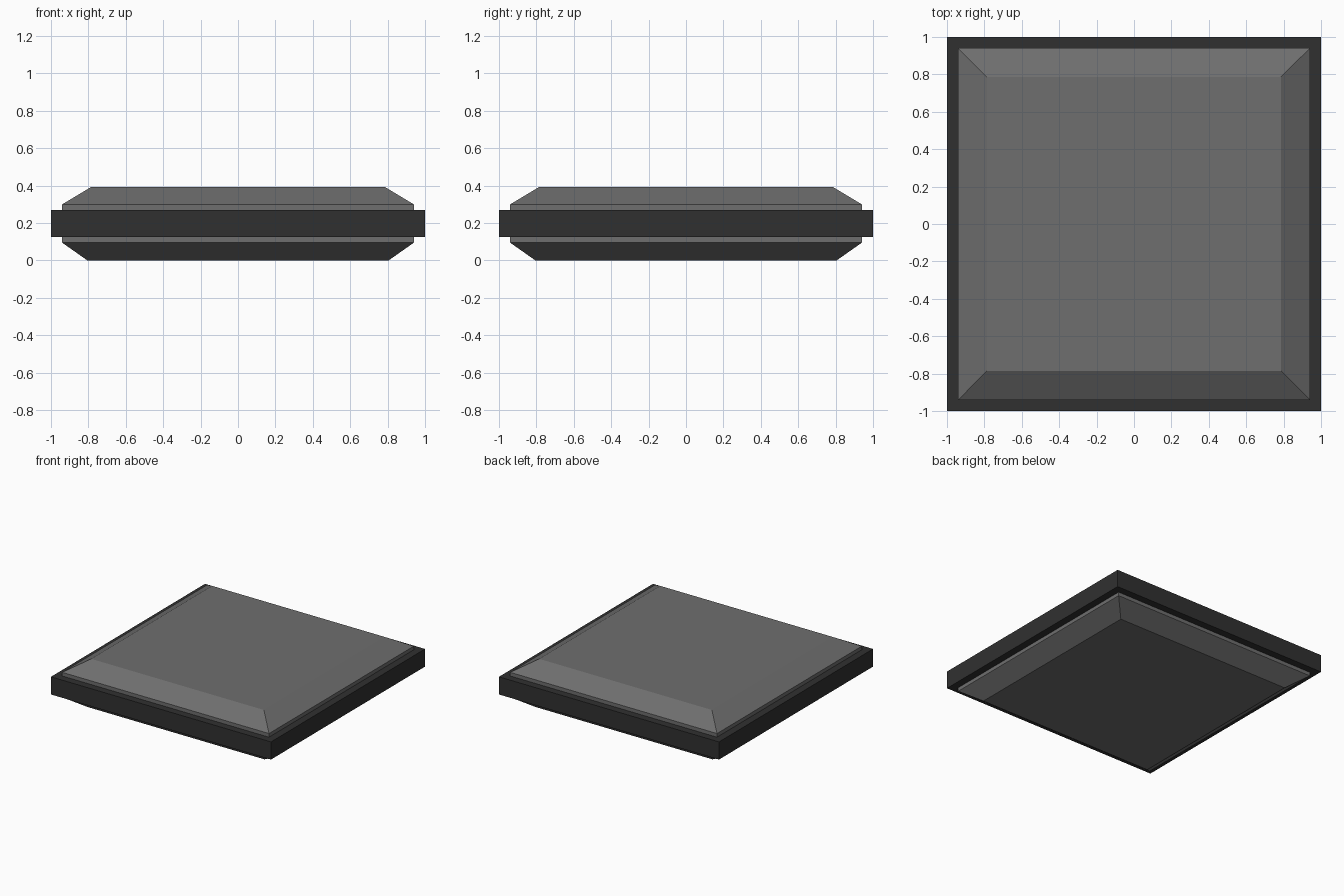
import bpy, bmesh

if "Cube" in bpy.data.objects:
    bpy.data.objects.remove(bpy.data.objects["Cube"])


def square_loft(name, profile, shade, closed=False):
    """Sweep a (half width, height) profile around a square."""
    bm = bmesh.new()
    rings = []
    for r, z in profile:
        rings.append([bm.verts.new((sx * r, sy * r, z))
                      for sx, sy in ((-1, -1), (1, -1), (1, 1), (-1, 1))])
    pairs = list(zip(rings, rings[1:]))
    if closed:
        pairs.append((rings[-1], rings[0]))
    else:
        bm.faces.new(rings[0][::-1])
        bm.faces.new(rings[-1])
    for a, b in pairs:
        for i in range(4):
            j = (i + 1) % 4
            bm.faces.new((a[i], a[j], b[j], b[i]))
    bmesh.ops.recalc_face_normals(bm, faces=bm.faces)
    mesh = bpy.data.meshes.new(name)
    bm.to_mesh(mesh)
    bm.free()
    mat = bpy.data.materials.new(name + "_grey")
    mat.diffuse_color = (shade, shade, shade, 1)
    mat.use_nodes = True
    mat.node_tree.nodes["Principled BSDF"].inputs["Base Color"].default_value = mat.diffuse_color
    mesh.materials.append(mat)
    obj = bpy.data.objects.new(name, mesh)
    bpy.context.collection.objects.link(obj)
    return obj


# Mid-grey slab with chamfered top and bottom
square_loft("slab", [(0.805, 0.0), (0.94, 0.095), (0.94, 0.30), (0.785, 0.393)], 0.156)

# Dark frame running round the slab
square_loft("edge_frame",
            [(0.93, 0.125), (1.0, 0.125), (1.0, 0.27), (0.93, 0.27)],
            0.03, closed=True)
